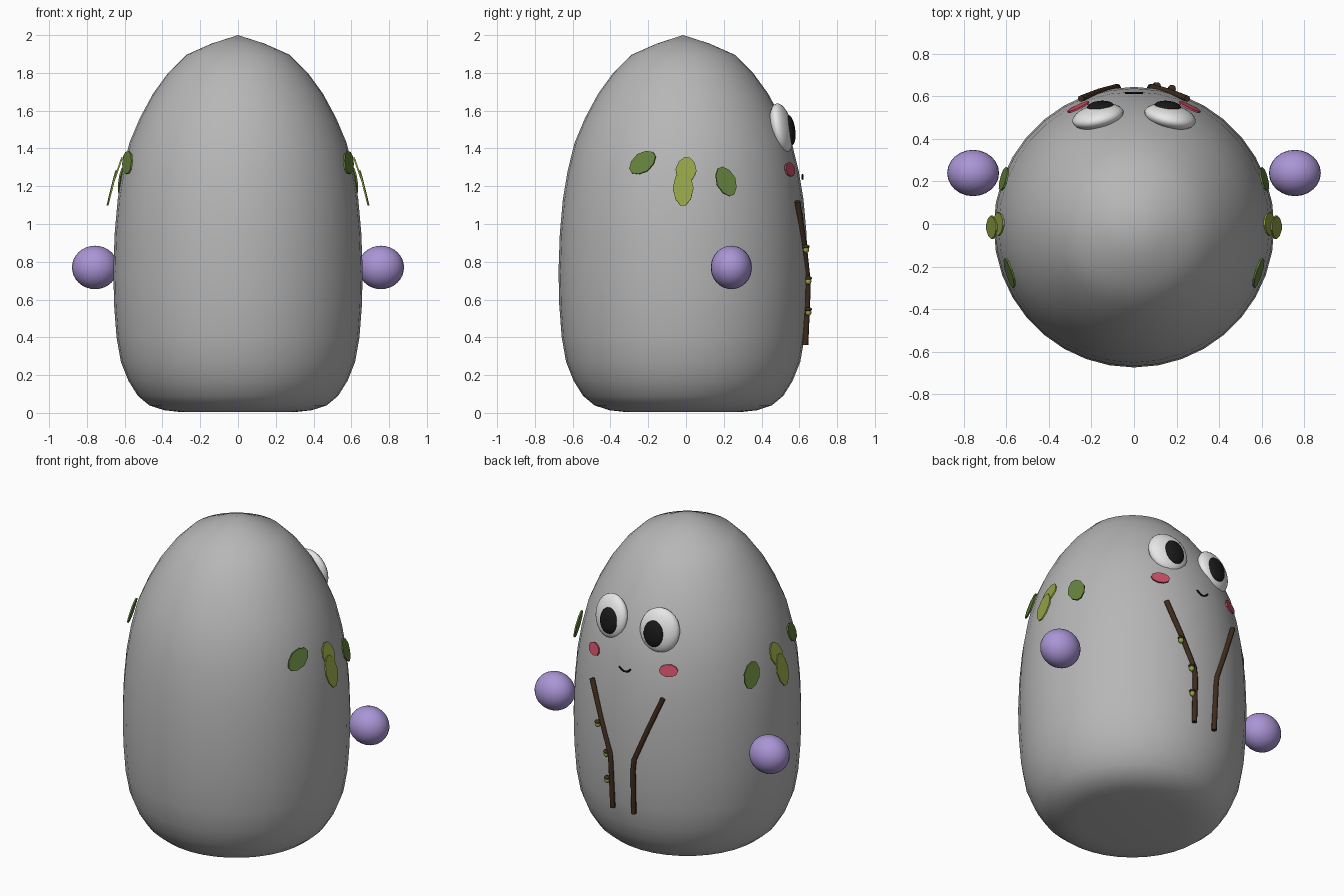
import bpy, bmesh, math
from mathutils import Vector, Matrix

if "Cube" in bpy.data.objects:
    bpy.data.objects.remove(bpy.data.objects["Cube"])


def material(name, rgb):
    m = bpy.data.materials.new(name)
    m.diffuse_color = (*rgb, 1)
    m.use_nodes = True
    m.node_tree.nodes["Principled BSDF"].inputs["Base Color"].default_value = m.diffuse_color
    return m


GREY = material("stone grey", (0.47, 0.47, 0.47))
PURPLE = material("soft purple", (0.40, 0.30, 0.67))
WHITE = material("eye white", (0.80, 0.80, 0.80))
BLACK = material("black", (0.010, 0.010, 0.010))
PINK = material("cheek pink", (0.62, 0.08, 0.14))
GREEN = material("leaf green", (0.13, 0.22, 0.045))
OLIVE = material("young leaf green", (0.29, 0.36, 0.06))
BROWN = material("bark brown", (0.05, 0.025, 0.012))


def finish(name, bm, mat, smooth=None):
    bmesh.ops.recalc_face_normals(bm, faces=bm.faces)
    me = bpy.data.meshes.new(name)
    bm.to_mesh(me)
    bm.free()
    ob = bpy.data.objects.new(name, me)
    bpy.context.collection.objects.link(ob)
    me.materials.append(mat)
    if smooth:
        bpy.ops.object.select_all(action='DESELECT')
        bpy.context.view_layer.objects.active = ob
        ob.select_set(True)
        bpy.ops.object.shade_smooth_by_angle(angle=math.radians(smooth))
    return ob


def facing(center, normal, roll=0):
    """Frame whose local z is the normal and local y points up the surface."""
    n = Vector(normal).normalized()
    right = Vector((0, 0, 1)).cross(n).normalized()
    up = n.cross(right)
    rot = Matrix((right, up, n)).transposed().to_4x4()
    return Matrix.Translation(center) @ rot @ Matrix.Rotation(roll, 4, 'Z')


def ball(name, frame, size, mat, seg=24, rings=16):
    bm = bmesh.new()
    bmesh.ops.create_uvsphere(bm, u_segments=seg, v_segments=rings, radius=1,
                              matrix=frame @ Matrix.Diagonal((*size, 1)))
    return finish(name, bm, mat, 60)


def plate(name, frame, w, h, mat, sides=8, thick=0.009, point=0.0):
    """Thin rounded plate; point sharpens both ends into a leaf shape."""
    bm = bmesh.new()
    vs = []
    for i in range(sides):
        a = 2 * math.pi * i / sides
        c, s = math.cos(a), math.sin(a)
        vs.append(bm.verts.new((w * c * (1 - point * s * s), h * s, -thick / 2)))
    face = bm.faces.new(vs)
    ext = bmesh.ops.extrude_face_region(bm, geom=[face])
    top = [v for v in ext["geom"] if isinstance(v, bmesh.types.BMVert)]
    bmesh.ops.translate(bm, verts=top, vec=(0, 0, thick))
    bmesh.ops.transform(bm, matrix=frame, verts=bm.verts)
    return finish(name, bm, mat)


def tube(name, points, radius, mat, sides=8):
    """Tube of round section through a list of points, with capped ends."""
    pts = [Vector(p) for p in points]
    bm = bmesh.new()
    rings = []
    for i, p in enumerate(pts):
        d = (pts[min(i + 1, len(pts) - 1)] - pts[max(i - 1, 0)]).normalized()
        u = d.cross(Vector((0, 1, 0))).normalized()
        v = d.cross(u)
        rings.append([bm.verts.new(p + radius * (u * math.cos(a) + v * math.sin(a)))
                      for a in (2 * math.pi * k / sides for k in range(sides))])
    for r0, r1 in zip(rings, rings[1:]):
        for k in range(sides):
            j = (k + 1) % sides
            bm.faces.new((r0[k], r0[j], r1[j], r1[k]))
    bm.faces.new(rings[0])
    bm.faces.new(rings[-1])
    return finish(name, bm, mat, 50)


# Body: turned egg shape with a flat base and slightly pointed top
profile = [(0.0, 0.006), (0.30, 0.004), (0.39, 0.014), (0.47, 0.04), (0.53, 0.09),
           (0.58, 0.17), (0.62, 0.27), (0.643, 0.4), (0.656, 0.57), (0.66, 0.75),
           (0.653, 0.95), (0.637, 1.13), (0.612, 1.28), (0.575, 1.43), (0.52, 1.56),
           (0.45, 1.69), (0.37, 1.80), (0.275, 1.895), (0.14, 1.955), (0.0, 2.0)]
CY = -0.015
bm = bmesh.new()
vs = [bm.verts.new((r, CY, z)) for r, z in profile]
edges = [bm.edges.new(p) for p in zip(vs, vs[1:])]
bmesh.ops.spin(bm, geom=vs + edges, cent=(0, CY, 0), axis=(0, 0, 1),
               angle=2 * math.pi, steps=36)
bmesh.ops.remove_doubles(bm, verts=bm.verts, dist=0.0005)
finish("body", bm, GREY, 60)

# Leaves: y, z, x, half width, half length, roll, normal tilt, colour
leaves = [(-0.23, 1.325, 0.585, 0.056, 0.082, -0.95, 0.25, GREEN),
          (0.00, 1.285, 0.637, 0.056, 0.075, -0.1, 0.35, OLIVE),
          (-0.015, 1.19, 0.668, 0.055, 0.10, 0.0, 0.25, OLIVE),
          (0.212, 1.225, 0.612, 0.055, 0.084, 0.35, 0.2, GREEN)]

for side, s in (("right", 1), ("left", -1)):
    # Hands
    ball(side + "_hand", Matrix.Translation((s * 0.757, 0.24, 0.77)),
         (0.122, 0.109, 0.115), PURPLE)

    # Eyes with flattened pupils
    ball(side + "_eye", facing((s * 0.17, 0.505, 1.507), (s * 0.22, 1, 0.2)),
         (0.123, 0.134, 0.053), WHITE)
    ball(side + "_pupil", facing((s * 0.157, 0.552, 1.497), (s * 0.08, 1, 0.13)),
         (0.064, 0.08, 0.026), BLACK)

    # Cheeks
    plate(side + "_cheek", facing((s * 0.262, 0.55, 1.288), (s * 0.262, 0.56, 0.13)),
          0.056, 0.038, PINK, sides=10)

    # Twigs bent along the belly
    tube(side + "_twig", [(s * 0.25, 0.59, 1.12), (s * 0.165, 0.622, 0.91),
                          (s * 0.085, 0.643, 0.71), (s * 0.078, 0.644, 0.64),
                          (s * 0.074, 0.632, 0.36)], 0.0155, BROWN)

    # Leaf cluster
    for i, (y, z, x, w, h, roll, tilt, mat) in enumerate(leaves):
        plate(f"{side}_leaf_{i + 1}",
              facing((s * x, y, z), (s * x, y, tilt * x), s * roll),
              w, h, mat, sides=10, point=0.2)

# Mouth: small smile
tube("mouth", [(x, 0.616, 1.238 + 14 * x * x)
               for x in (-0.04, -0.024, -0.008, 0.008, 0.024, 0.04)],
     0.0055, BLACK, sides=6)

# Buds with brown caps beside one twig
for i, (x, z) in enumerate([(0.178, 0.872), (0.108, 0.705), (0.103, 0.54)]):
    y = 0.648 - 0.012 * (i == 0)
    ball(f"bud_{i + 1}", Matrix.Translation((x, y, z - 0.008)),
         (0.016, 0.016, 0.018), OLIVE, 12, 8)
    ball(f"bud_cap_{i + 1}", Matrix.Translation((x, y, z + 0.008)),
         (0.019, 0.019, 0.011), BROWN, 12, 8)
